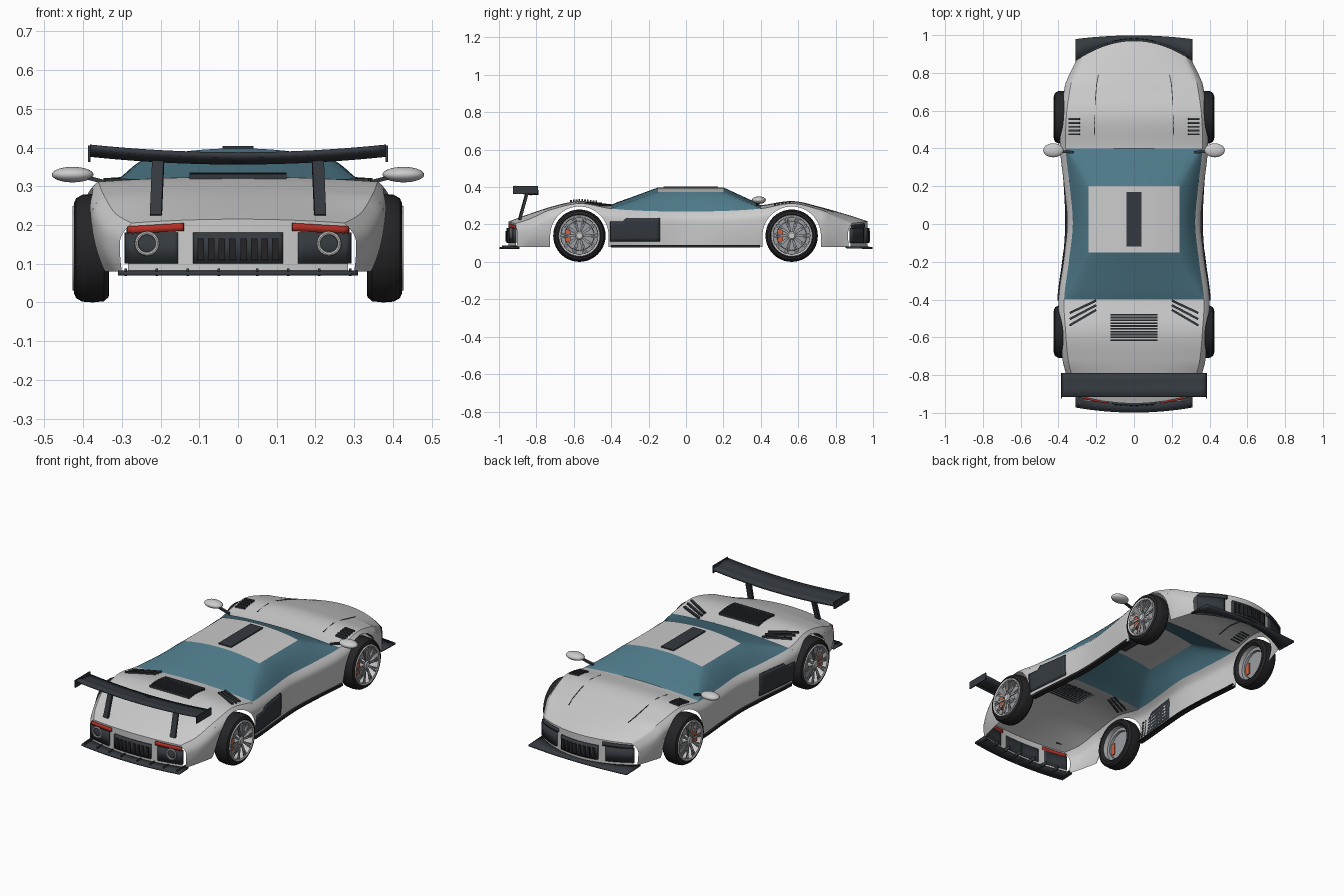
import bpy, bmesh
from math import sin, cos, pi, sqrt
from mathutils import Vector, Matrix

if "Cube" in bpy.data.objects:
    bpy.data.objects.remove(bpy.data.objects["Cube"])

def mat(name, c):
    m = bpy.data.materials.new(name)
    m.diffuse_color = (*c, 1)
    m.use_nodes = True
    m.node_tree.nodes["Principled BSDF"].inputs["Base Color"].default_value = m.diffuse_color
    return m

DARK = mat("dark_trim", (.035, .042, .05))
RUBBER = mat("rubber", (.018, .018, .02))
GLASS = mat("glass", (.075, .19, .25))
RED = mat("red", (.45, .03, .02))
CALIPER = mat("caliper", (.6, .12, .05))
METAL = mat("metal", (.33, .34, .36))

def finish(name, bm, m=None, mirror=False, solid=0, angle=35):
    me = bpy.data.meshes.new(name)
    bm.to_mesh(me)
    bm.free()
    o = bpy.data.objects.new(name, me)
    bpy.context.collection.objects.link(o)
    if m:
        me.materials.append(m)
    if solid:
        s = o.modifiers.new("solid", 'SOLIDIFY')
        s.thickness, s.offset = solid, 0
    if mirror:
        o.modifiers.new("mirror", 'MIRROR')
    bpy.ops.object.select_all(action='DESELECT')
    o.select_set(True)
    bpy.context.view_layer.objects.active = o
    bpy.ops.object.shade_smooth_by_angle(angle=angle * pi / 180)
    return o

def grid(name, rows, m=None, keep=lambda i, j: True, weld=False, **kw):
    bm = bmesh.new()
    v = [[bm.verts.new(p) for p in r] for r in rows]
    for i in range(len(v) - 1):
        for j in range(len(v[0]) - 1):
            if keep(i, j):
                bm.faces.new((v[i][j], v[i][j+1], v[i+1][j+1], v[i+1][j]))
    bmesh.ops.delete(bm, geom=[x for x in bm.verts if not x.link_faces], context='VERTS')
    if weld:
        bmesh.ops.remove_doubles(bm, verts=bm.verts, dist=1e-5)
    return finish(name, bm, m, **kw)

def bars(name, items, m=None, mirror=False):
    # boxes stretched from p to q with a width and height
    bm = bmesh.new()
    for p, q, w, h in items:
        p, q = Vector(p), Vector(q)
        r = (q - p).to_track_quat('X', 'Z').to_matrix().to_4x4()
        s = Matrix.Diagonal(((q - p).length, w, h, 1))
        bmesh.ops.create_cube(bm, size=1, matrix=Matrix.Translation((p + q) / 2) @ r @ s)
    return finish(name, bm, m, mirror=mirror)

def lathe(name, prof, yc, zc, m=None, n=40):
    rows = [[(x, yc + r * cos(a), zc + r * sin(a)) for x, r in prof]
            for a in (2 * pi * k / n for k in range(n + 1))]
    return grid(name, rows, m, weld=True, mirror=True)

def span(a, b, n):
    return [a + (b - a) * k / n for k in range(n + 1)]

# body keys: y, half width, centre height, shoulder height, sill half width
K = [(-.95, .305, .215, .205, .30), (-.87, .345, .245, .228, .32), (-.72, .378, .295, .28, .345),
     (-.57, .392, .325, .312, .37), (-.4, .4, .305, .285, .38), (-.2, .375, .29, .272, .365),
     (0, .354, .29, .27, .352), (.2, .37, .29, .272, .36), (.4, .392, .303, .285, .375),
     (.57, .388, .325, .312, .365), (.72, .368, .293, .278, .345), (.87, .34, .25, .235, .32),
     (.97, .305, .217, .205, .30)]
WHEELS = (-.57, .565)
ARCH = .156

def key(y):
    i = max(k for k in range(len(K) - 1) if K[k][0] <= y or k == 0)
    a, b = K[i], K[i+1]
    p, q = K[max(i-1, 0)], K[min(i+2, len(K)-1)]
    h = b[0] - a[0]
    t = (y - a[0]) / h
    out = []
    for c in range(1, 5):
        m0 = (b[c] - p[c]) / (b[0] - p[0]) * h
        m1 = (q[c] - a[c]) / (q[0] - a[0]) * h
        out.append((2*t**3-3*t*t+1)*a[c] + (t**3-2*t*t+t)*m0 + (3*t*t-2*t**3)*b[c] + (t**3-t*t)*m1)
    return out

def deck_z(x, y):
    w, zc, zs, _ = key(y)
    return zs + (zc - zs) * (1 - (x / (w - .03)) ** 2)

def side_x(y, z):
    w, _, zs, wb = key(y)
    t = min(max((zs - z) / .05, 0), 1)
    s = max(0, (zs - .06 - z) / (zs - .14))
    return w - .03 + .03 * sin(t * pi / 2) - (w - wb) * s * s

def warp(x, y):
    # bow the nose and tail in plan
    if y > .74:
        return y - .1 * (x / .3) ** 2 * (y - .74) / .23
    if y < -.74:
        return y + .045 * (x / .3) ** 2 * (-.74 - y) / .21
    return y

def sill_z(y):
    for c in WHEELS:
        if abs(y - c) < ARCH:
            return .14 + sqrt(ARCH ** 2 - (y - c) ** 2)
    return .08

# body shell with wheel arches
ys = span(-.95, -.73, 8) + span(-.41, .405, 24) + span(.725, .97, 8) + [-.4, .4]
for c in WHEELS:
    ys += [c - ARCH * 1.0001, c + ARCH * 1.0001] + [c - ARCH * .9999 * cos(pi * k / 28) for k in range(29)]
ys = sorted(set(ys))
ND = 12
rows = []
for y in ys:
    w, zc, zs, wb = key(y)
    r = [((w - .03) * k / ND, deck_z((w - .03) * k / ND, y)) for k in range(ND + 1)]
    zb = min(sill_z(y), zs - .008)
    for k in range(1, 13):
        z = zs + (zb - zs) * (k / 12) ** 1.4
        r.append((side_x(y, z), z))
    rows.append([(x, warp(x, y), z) for x, z in r])
grid("body_shell", rows, keep=lambda i, j: j >= ND or not (-.401 < ys[i] and ys[i+1] < .401), mirror=True)
for nm, r in (("tail_fascia", rows[0]), ("nose_fascia", rows[-1])):
    grid(nm, [[(x, y, z) for x, y, z in r[:ND+3]], [(min(x, .30), y, .08) for x, y, z in r[:ND+3]]], mirror=True)

# canopy: glass with a painted roof
cy = span(-.4, -.15, 8) + span(-.15, .2, 10)[1:] + span(.2, .4, 8)[1:]
rows = []
for y in cy:
    w, zc, zs, _ = key(y)
    f = min(1, (y + .4) / .25, (.4 - y) / .2)
    f = max(f, 0) ** .85
    ws = w - .03
    xc, ze, zm = ws + (.24 - ws) * f, zs + (.373 - zs) * f, zc + (.398 - zc) * f
    r = [(xc * k / 8, y, ze + (zm - ze) * (1 - (k / 8) ** 2)) for k in range(9)]
    for k in range(1, 7):
        t = k / 6
        r.append((xc + (ws - xc) * t, y, ze + (zs - ze) * t + .012 * f * sin(pi * t)))
    rows.append(r)
roof = lambda i, j: j < 8 and cy[i] > -.151 and cy[i+1] < .201
grid("window_glass", rows, GLASS, keep=lambda i, j: not roof(i, j), mirror=True)
grid("roof_panel", rows, keep=roof, mirror=True)
bars("roof_scoop", [((0, -.12, .4), (0, .17, .4), .08, .008)], DARK)

# wheels
for nm, c in zip(("rear", "front"), WHEELS):
    lathe(nm + "_tyre", [(.345, .098), (.333, .112), (.334, .126), (.346, .137), (.375, .14), (.402, .138),
                         (.418, .129), (.424, .115), (.418, .108)], c, .14, RUBBER)
    lathe(nm + "_rim", [(.418, .112), (.427, .109), (.424, .1), (.4, .098), (.345, .099)], c, .14)
    lathe(nm + "_brake_disc", [(.372, .098), (.372, .08), (.385, .078), (.385, 0)], c, .14, METAL)
    lathe(nm + "_hub", [(.385, .022), (.42, .022), (.425, .016), (.425, 0)], c, .14, n=20)
    sp = []
    for k in range(10):
        for d in (-.08, .08):
            a = 2 * pi * k / 10
            sp.append(((.417, c + .016 * cos(a), .14 + .016 * sin(a)),
                       (.423, c + .101 * cos(a + d), .14 + .101 * sin(a + d)), .004, .008))
    bars(nm + "_spokes", sp, METAL, mirror=True)
    bars(nm + "_caliper", [((.395, c - .062, .105), (.395, c - .062, .172), .03, .03)], CALIPER, mirror=True)

# nose and tail trim following the bowed fascia
def panel(name, e, x0, x1, z0, z1, off, m, rise=0, mirror=True):
    s = 1 if e > 0 else -1
    f = lambda x, z: (x, warp(x, e) + s * off, z)
    grid(name, [[f(x, z + rise * (x - x0)) for x in span(x0, x1, 10)] for z in (z0, z1)], m,
         solid=.012, mirror=mirror)

for nm, e in (("tail", -.95), ("nose", .97)):
    s = 1 if e > 0 else -1
    panel(nm + "_grille", e, 0, .115, .10, .18, .004, DARK)
    bars(nm + "_grille_slats", [((x, warp(x, e) + s * .012, .11), (x, warp(x, e) + s * .012, .165), .006, .016)
                                for x in (.015, .042, .069, .096)], RUBBER, mirror=True)
    panel(nm + "_lamp_panel", e, .155, .29, .10, .18, .004, DARK)
    panel(nm + "_lamp", e, .14, .285, .185, .205, .004, RED if s < 0 else DARK, rise=-.06)
    # lip plate
    grid(nm + "_splitter", [[(x, warp(x, e) - s * .01, .078) for x in span(0, .31, 12)],
                            [(x, s * (.998 - (.025 if s < 0 else .018) * (x / .3) ** 2), .074)
                             for x in span(0, .31, 12)]], DARK, solid=.01, mirror=True)
bars("diffuser_fins", [((x, -.985 + .02 * (x / .3) ** 2, .078), (x, -.89, .078), .006, .02)
                       for x in (.05, .13, .21, .29)], DARK, mirror=True)
for sx in (-1, 1):
    bpy.ops.mesh.primitive_torus_add(location=(.235 * sx, warp(.235, -.95) - .014, .152), rotation=(pi/2, 0, 0),
                                     major_radius=.027, minor_radius=.005, major_segments=28, minor_segments=8)
    bpy.context.object.name = "exhaust_ring"

# rear wing
rows = []
for x in span(0, .383, 12):
    z = .363 + .02 * (x / .383) ** 2
    rows.append([(x, -.915, z + .018), (x, -.87, z + .006), (x, -.83, z), (x, -.79, z + .002)])
grid("wing_blade", rows, DARK, solid=.014, mirror=True)
bars("wing_endplates", [((.384, -.925, .384), (.384, -.79, .384), .006, .042)], DARK, mirror=True)
bars("wing_struts", [((.212, -.89, .225), (.206, -.85, .368), .03, .014)], DARK, mirror=True)

# side mirrors
bm = bmesh.new()
bmesh.ops.create_uvsphere(bm, u_segments=24, v_segments=14, radius=1,
                          matrix=Matrix.Translation((.427, .39, .33)) @ Matrix.Diagonal((.054, .037, .02, 1)))
finish("side_mirror", bm, mirror=True)
bars("mirror_stalk", [((.32, .38, .305), (.4, .385, .325), .014, .01)], DARK, mirror=True)

# door intake and sill skirts
rows = [[(side_x(y, z) + .003, y, z) for z in span(.11, .235 if y > -.33 else .215, 6)]
        for y in span(-.405, -.14, 12)]
grid("side_intake", rows, DARK, solid=.006, mirror=True)
rows = [[(side_x(y, .08) + d, y, z) for d, z in ((-.02, .076), (.012, .076), (.012, .09), (-.01, .092))]
        for y in span(-.4, .395, 20)]
grid("sill_skirt", rows, RUBBER, mirror=True)

# louvres and hood creases laid on the deck
def on(x, y, h=.003):
    return (x, y, deck_z(x, y) + h)

bars("engine_louvres", [(on(-.125, y, .006), on(.125, y, .006), .009, .012) for y in span(-.615, -.48, 9)], DARK)
bars("shoulder_slats", [(on(.2, -.4 - d), on(.34, -.465 - d * 1.3), .012, .012) for d in (.005, .03, .055)],
     DARK, mirror=True)
bars("fender_vents", [(on(.287, y), on(.347, y), .01, .01) for y in span(.475, .555, 4)], DARK, mirror=True)
crease = [(.21, .47), (.208, .56), (.205, .65), (.198, .74), (.188, .8)]
bars("hood_crease", [((a[0], warp(*a), deck_z(*a)), (b[0], warp(*b), deck_z(*b)), .004, .004)
                     for a, b in zip(crease, crease[1:])], DARK, mirror=True)
